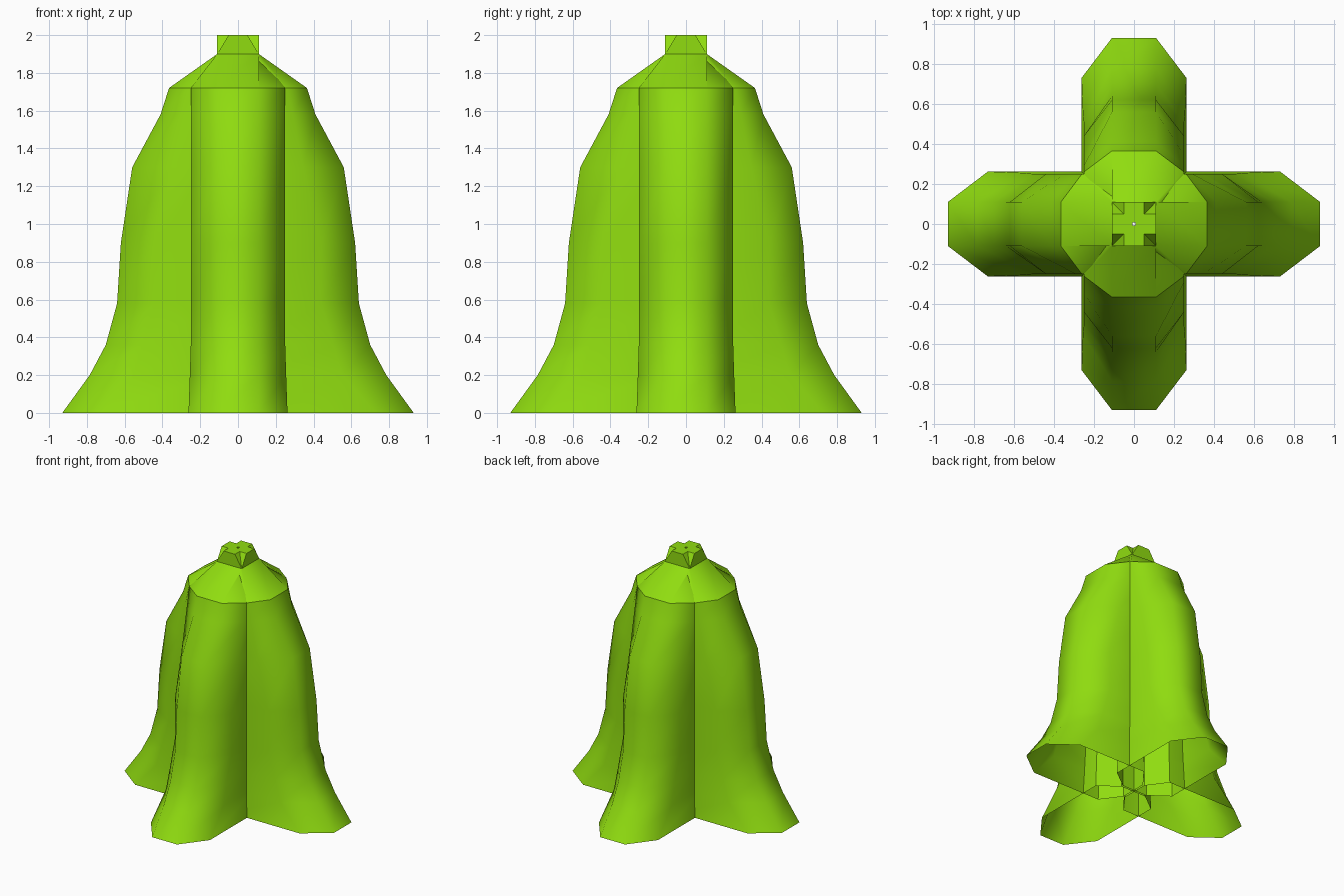
import bpy, bmesh, math
from mathutils import Matrix

cube = bpy.data.objects.get("Cube")
if cube:
    bpy.data.objects.remove(cube, do_unlink=True)

lime = bpy.data.materials.new("lime_green")
lime.use_nodes = True
colour = (0.28, 0.72, 0.005, 1)
lime.diffuse_color = colour
lime.node_tree.nodes["Principled BSDF"].inputs["Base Color"].default_value = colour

# Lobe profile: height, outer reach, shoulder reach, half width, inner shoulder, flat half width
RINGS = [
    (0.00, 0.93, 0.73, 0.262, 0.12, 0.11),
    (0.20, 0.785, 0.55, 0.255, 0.12, 0.11),
    (0.36, 0.70, 0.505, 0.25, 0.12, 0.11),
    (0.58, 0.64, 0.44, 0.25, 0.12, 0.11),
    (0.90, 0.62, 0.44, 0.25, 0.12, 0.11),
    (1.30, 0.56, 0.346, 0.25, 0.12, 0.11),
    (1.58, 0.41, 0.29, 0.25, 0.12, 0.11),
    (1.72, 0.365, 0.26, 0.25, 0.11, 0.11),
    (1.90, 0.11, 0.08, 0.11, 0.04, 0.11),
    (2.00, 0.11, 0.08, 0.05, 0.04, 0.05),
]
BACK = 0.008     # the lobes almost meet at the centre line
SHARP_FROM = 1.7  # rings above this height have crisp edges


def make_lobe(name, angle):
    """One open-bottomed eight-sided tube with a closed tip."""
    bm = bmesh.new()
    loops = []
    for z, out, mid, wide, inner, flat in RINGS:
        half = [(flat, out), (wide, mid), (wide, inner), (flat, BACK)]
        outline = half + [(-x, r) for x, r in reversed(half)]
        loops.append([bm.verts.new((x, -r, z)) for x, r in outline])
    for low, high in zip(loops, loops[1:]):
        for i in range(8):
            j = (i + 1) % 8
            bm.faces.new((low[i], low[j], high[j], high[i]))
    bm.faces.new(loops[-1])
    bmesh.ops.recalc_face_normals(bm, faces=bm.faces)
    if max(bm.faces, key=lambda f: f.calc_center_median().z).normal.z < 0:
        bmesh.ops.reverse_faces(bm, faces=bm.faces)

    # Crisp cap rim, crown edges and back corners
    for f in bm.faces:
        f.smooth = True
    for e in bm.edges:
        a, b = e.verts
        level = abs(a.co.z - b.co.z) < 0.001
        back = max(abs(a.co.y), abs(b.co.y)) < 0.15
        crown = min(a.co.z, b.co.z) > 1.85
        if (level and a.co.z > SHARP_FROM) or back or crown:
            e.smooth = False

    bmesh.ops.rotate(bm, verts=bm.verts, cent=(0, 0, 0),
                     matrix=Matrix.Rotation(angle, 3, 'Z'))
    mesh = bpy.data.meshes.new(name)
    bm.to_mesh(mesh)
    bm.free()
    mesh.materials.append(lime)
    obj = bpy.data.objects.new(name, mesh)
    bpy.context.collection.objects.link(obj)


# Four lobes around the vertical axis
for k, side in enumerate(("front", "left", "back", "right")):
    make_lobe(side + "_lobe", k * math.pi / 2)
